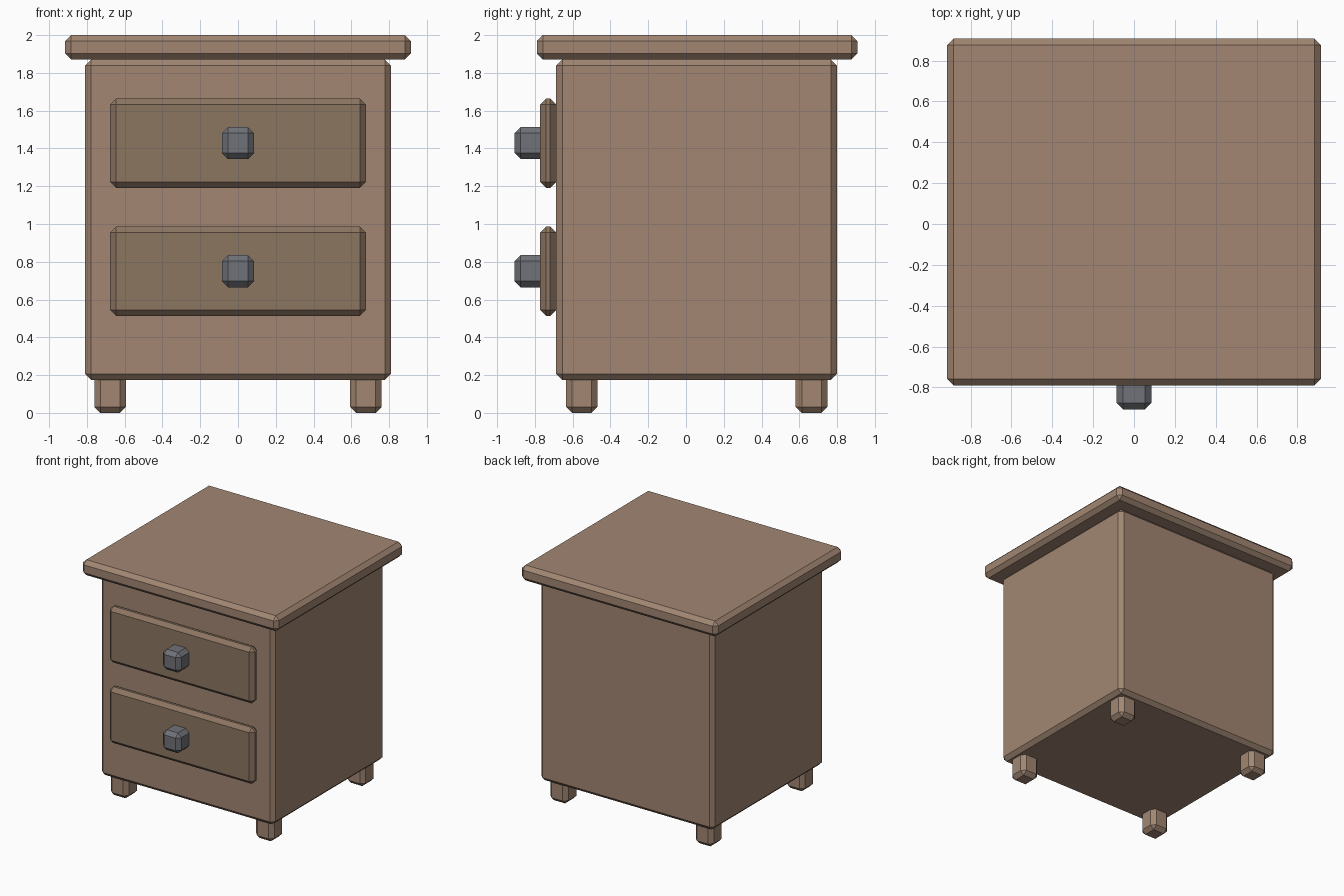
import bpy

if "Cube" in bpy.data.objects:
    bpy.data.objects.remove(bpy.data.objects["Cube"])

def material(name, rgb):
    m = bpy.data.materials.new(name)
    m.diffuse_color = (*rgb, 1)
    m.use_nodes = True
    m.node_tree.nodes["Principled BSDF"].inputs["Base Color"].default_value = m.diffuse_color
    return m

wood = material("wood", (0.36, 0.24, 0.17))
drawer_wood = material("drawer_wood", (0.265, 0.18, 0.12))
metal = material("metal", (0.165, 0.168, 0.19))

def box(name, lo, hi, mat, bevel=0.032):
    """Chamfered box between two corners."""
    bpy.ops.mesh.primitive_cube_add(size=1, location=[(a + b) / 2 for a, b in zip(lo, hi)])
    ob = bpy.context.object
    ob.name = name
    ob.scale = [b - a for a, b in zip(lo, hi)]
    bpy.ops.object.transform_apply(location=False, rotation=False, scale=True)
    mod = ob.modifiers.new("chamfer", 'BEVEL')
    mod.width = bevel
    mod.segments = 1
    ob.data.materials.append(mat)
    return ob

# Carcass and overhanging top
box("cabinet_body", (-0.81, -0.687, 0.175), (0.81, 0.80, 1.87), wood)
box("table_top", (-0.915, -0.79, 1.87), (0.915, 0.907, 2.0), wood)

# Drawer fronts with knobs
for label, z in (("lower", 0.75), ("upper", 1.428)):
    box(label + "_drawer", (-0.677, -0.772, z - 0.237), (0.677, -0.687, z + 0.237), drawer_wood)
    box(label + "_knob", (-0.085, -0.907, z - 0.085), (0.085, -0.738, z + 0.085), metal)

# Four feet, running a little way into the body
for side, x in (("left", -0.677), ("right", 0.677)):
    for end, y in (("front", -0.552), ("back", 0.665)):
        box(f"{end}_{side}_foot", (x - 0.084, y - 0.084, 0), (x + 0.084, y + 0.084, 0.21), wood)
